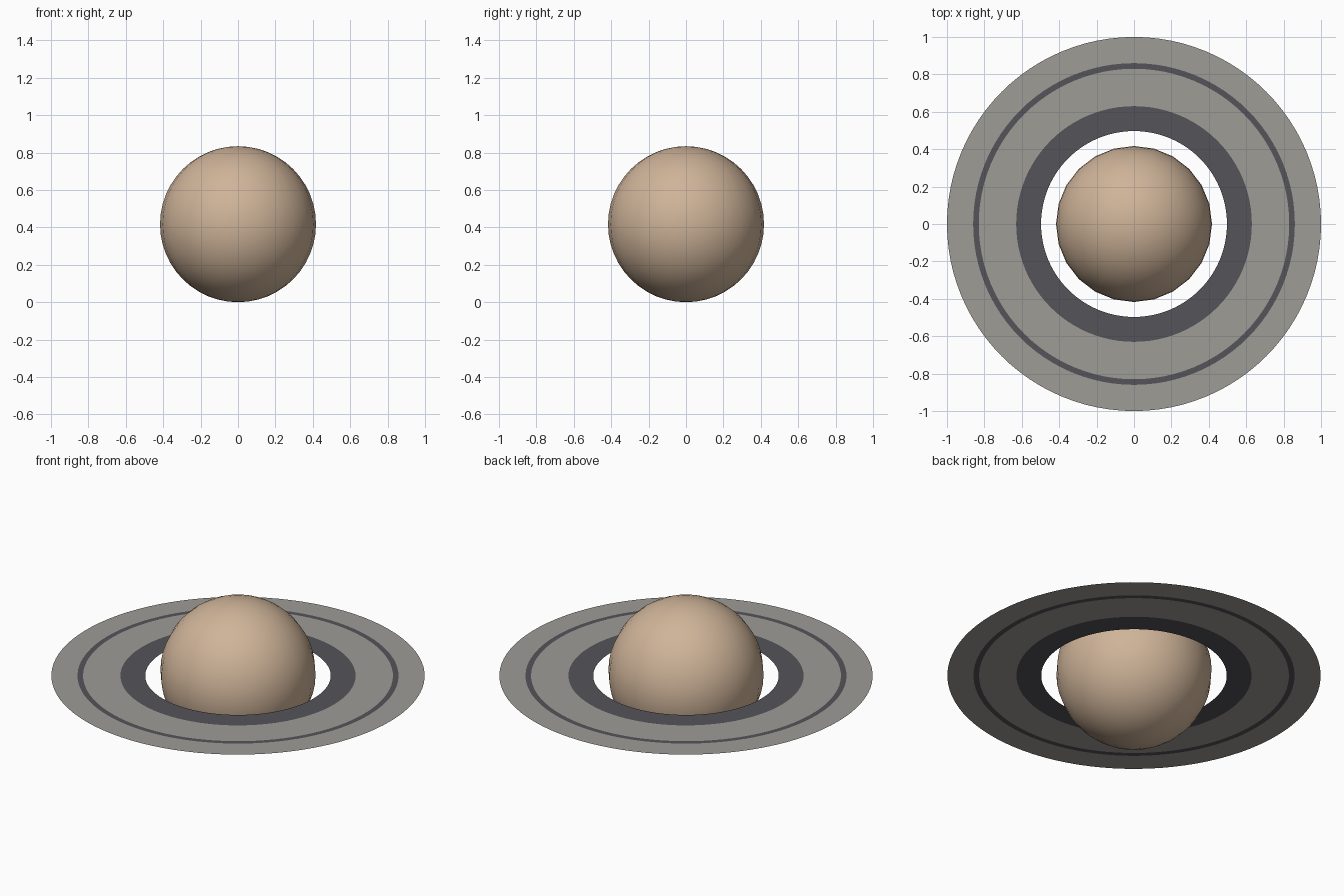
import bpy, bmesh, math

if "Cube" in bpy.data.objects:
    bpy.data.objects.remove(bpy.data.objects["Cube"])

R = 0.417        # globe radius
RING_Z = 0.396   # height of the flat ring sheet
SEGS = 96


def srgb_material(name, rgb):
    def lin(c):
        c /= 255
        return c / 12.92 if c <= 0.04045 else ((c + 0.055) / 1.055) ** 2.4
    m = bpy.data.materials.new(name)
    m.diffuse_color = (*[lin(c) for c in rgb], 1)
    m.use_nodes = True
    m.node_tree.nodes["Principled BSDF"].inputs["Base Color"].default_value = m.diffuse_color
    return m


tan = srgb_material("tan", (207, 180, 153))
pale = srgb_material("pale_grey", (158, 156, 150))
dark = srgb_material("dark_grey", (84, 84, 90))


def add_object(name, bm, mats):
    me = bpy.data.meshes.new(name)
    bm.to_mesh(me)
    bm.free()
    for m in mats:
        me.materials.append(m)
    ob = bpy.data.objects.new(name, me)
    bpy.context.collection.objects.link(ob)
    return ob


# Globe
bm = bmesh.new()
bmesh.ops.create_uvsphere(bm, u_segments=24, v_segments=24, radius=R)
bmesh.ops.translate(bm, vec=(0, 0, R), verts=bm.verts)
for f in bm.faces:
    f.smooth = True
add_object("globe", bm, [tan])

# Flat rings: concentric circles bridged into bands, alternating dark and pale
radii = [0.497, 0.63, 0.83, 0.86, 1.0]
bm = bmesh.new()
circles = [[bm.verts.new((r * math.cos(2 * math.pi * i / SEGS),
                          r * math.sin(2 * math.pi * i / SEGS), RING_Z))
            for i in range(SEGS)] for r in radii]
for band, (a, b) in enumerate(zip(circles, circles[1:])):
    for i in range(SEGS):
        j = (i + 1) % SEGS
        f = bm.faces.new((a[i], b[i], b[j], a[j]))
        f.material_index = band % 2
add_object("rings", bm, [dark, pale])
